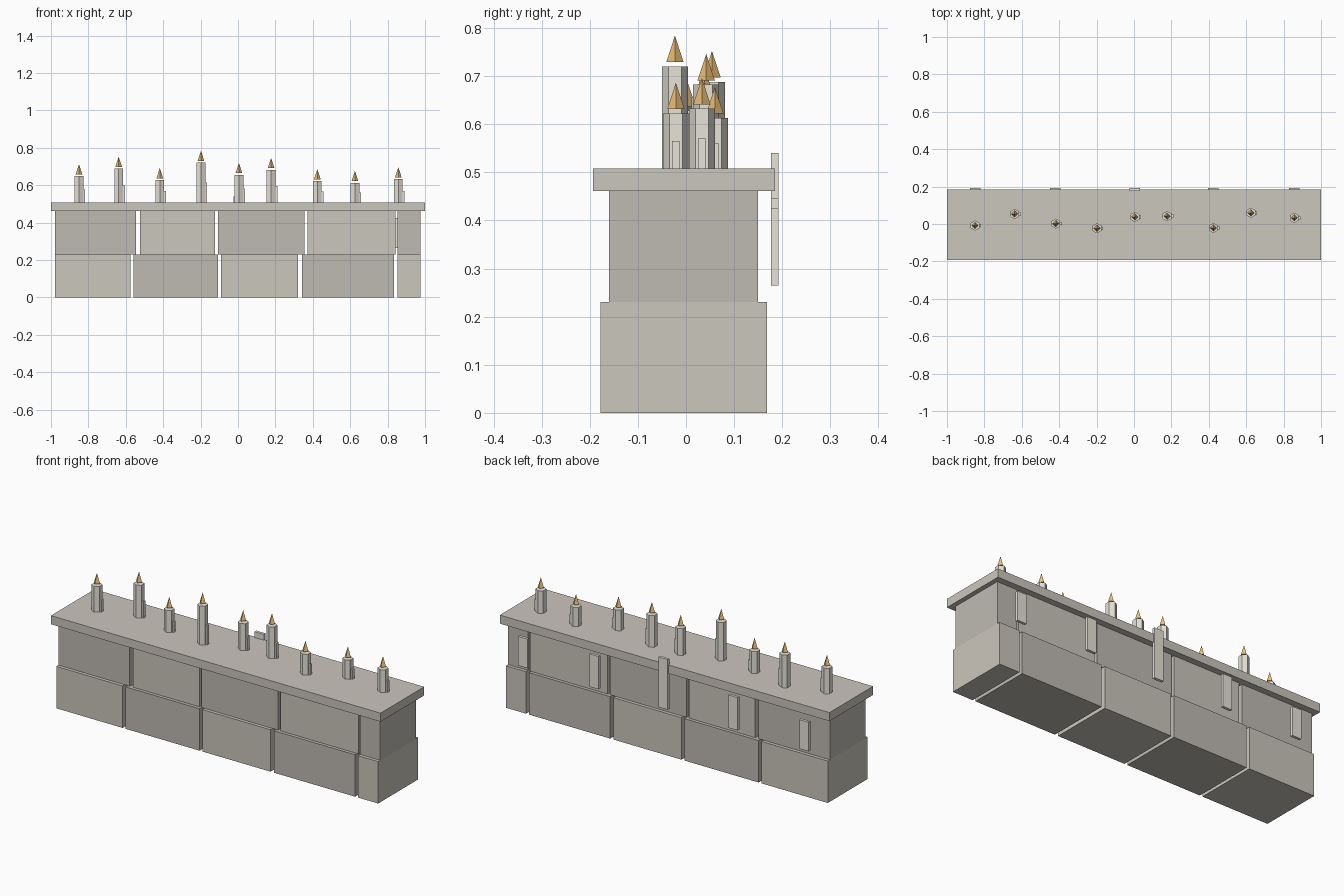
import bpy

if "Cube" in bpy.data.objects:
    bpy.data.objects.remove(bpy.data.objects["Cube"])


def material(name, rgb):
    m = bpy.data.materials.new(name)
    m.diffuse_color = (*rgb, 1)
    m.use_nodes = True
    m.node_tree.nodes["Principled BSDF"].inputs["Base Color"].default_value = m.diffuse_color
    return m


STONE = material("stone", (0.60, 0.57, 0.51))
DARK = material("dark_stone", (0.52, 0.49, 0.45))
WAX = material("wax", (0.80, 0.77, 0.70))
FIRE = material("fire", (0.85, 0.52, 0.18))


def box(name, x, y, z, mat):
    """Box from (min, max) pairs."""
    r = (x, y, z)
    bpy.ops.mesh.primitive_cube_add(size=1, location=[(a + b) / 2 for a, b in r])
    ob = bpy.context.object
    ob.name = name
    ob.scale = [b - a for a, b in r]
    bpy.ops.object.transform_apply(location=False, rotation=False, scale=True)
    ob.data.materials.append(mat)


def cone(name, x, y, z0, z1, r1, r2, sides, mat):
    bpy.ops.mesh.primitive_cone_add(vertices=sides, radius1=r1, radius2=r2,
                                    depth=z1 - z0, location=(x, y, (z0 + z1) / 2))
    ob = bpy.context.object
    ob.name = name
    ob.data.materials.append(mat)


# Two staggered courses of stone blocks with open joints
lower = [(-0.978, -0.575), (-0.558, -0.108), (-0.09, 0.322), (0.342, 0.835), (0.853, 0.975)]
upper = [(-0.978, -0.545), (-0.525, -0.122), (-0.108, 0.355), (0.371, 0.842), (0.853, 0.975)]
for i, (lo, up) in enumerate(zip(lower, upper)):
    a, b = (STONE, DARK) if i % 2 == 0 else (DARK, STONE)
    box("lower_block", lo, (-0.178, 0.168), (0, 0.23), a)
    box("upper_block", up, (-0.16, 0.15), (0.23, 0.461), b)

# Top slab
TOP = 0.508
box("top_slab", (-1, 1), (-0.193, 0.185), (0.461, TOP), STONE)

# Upright strips along the back
for x, top in [(-0.85, 0.425), (-0.42, 0.445), (0.005, 0.54), (0.423, 0.445), (0.856, 0.425)]:
    box("back_strip", (x - 0.028, x + 0.028), (0.177, 0.192), (0.265, top), WAX)

# Candles: hexagonal body, wax drip on the right, floating flame
candles = [(-0.85, -0.008, 0.648), (-0.638, 0.054, 0.688), (-0.418, 0.002, 0.628),
           (-0.198, -0.023, 0.72), (0.005, 0.038, 0.655), (0.177, 0.042, 0.682),
           (0.424, -0.021, 0.622), (0.625, 0.06, 0.613), (0.857, 0.033, 0.632)]
for x, y, top in candles:
    cone("candle", x, y, TOP, top, 0.027, 0.027, 6, WAX)
    box("wax_drip", (x + 0.015, x + 0.033), (y - 0.008, y + 0.008),
        (TOP, TOP + 0.5 * (top - TOP)), WAX)
    cone("flame", x, y, top + 0.009, top + 0.064, 0.018, 0, 4, FIRE)
